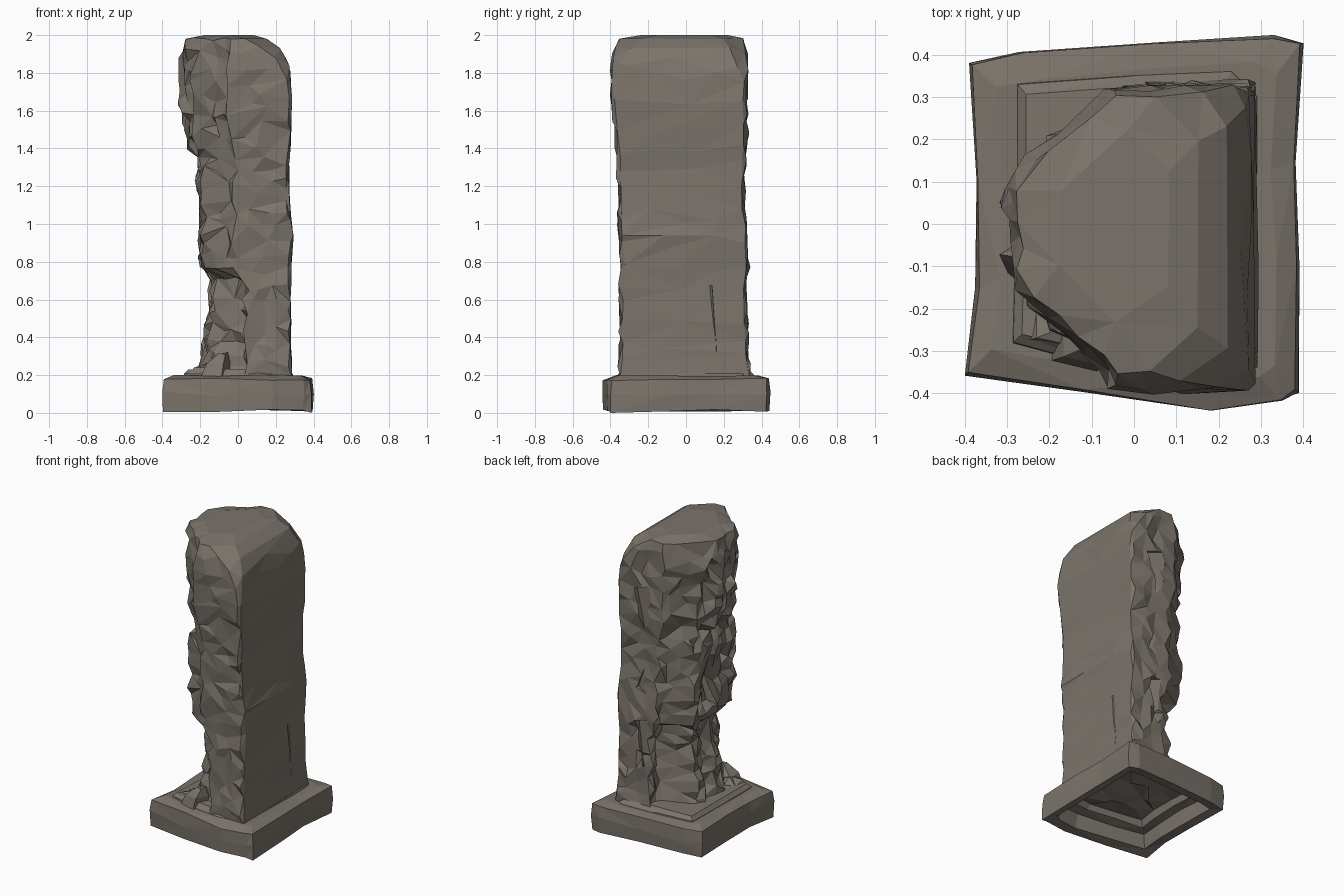
import bpy, bmesh, math, random
from mathutils import Matrix, Vector

random.seed(11)
default_cube = bpy.data.objects.get("Cube")
if default_cube:
    bpy.data.objects.remove(default_cube, do_unlink=True)

stone = bpy.data.materials.new("weathered stone")
stone.use_nodes = True
STONE = (0.2, 0.175, 0.15, 1)
stone.diffuse_color = STONE
stone.node_tree.nodes["Principled BSDF"].inputs["Base Color"].default_value = STONE


def jit(a):
    return random.uniform(-a, a)


def make_object(name, bm):
    bmesh.ops.recalc_face_normals(bm, faces=bm.faces)
    mesh = bpy.data.meshes.new(name)
    bm.to_mesh(mesh)
    bm.free()
    mesh.materials.append(stone)
    ob = bpy.data.objects.new(name, mesh)
    bpy.context.collection.objects.link(ob)
    return ob


def loft(name, rings):
    """Skin equal-length rings with triangles and cap both ends."""
    bm = bmesh.new()
    rows = [[bm.verts.new(p) for p in ring] for ring in rings]
    n = len(rows[0])
    for a, b in zip(rows, rows[1:]):
        for i in range(n):
            j = (i + 1) % n
            bm.faces.new((a[i], a[j], b[j], b[i]))
    bm.faces.new(rows[0])
    bm.faces.new(rows[-1])
    bmesh.ops.triangulate(bm, faces=bm.faces)
    return make_object(name, bm)


def apply_modifier(ob, kind, **settings):
    mod = ob.modifiers.new(kind.title(), kind)
    for key, value in settings.items():
        setattr(mod, key, value)
    bpy.context.view_layer.objects.active = ob
    bpy.ops.object.modifier_apply(modifier=mod.name)


# Plinth, hollow underneath with a stepped, broken roof
outline = [(-.39, .385), (-.27, .41), (.05, .43), (.33, .445), (.4, .43), (.385, .15), (.39, -.1),
           (.39, -.4), (.35, -.42), (.18, -.445), (-.12, -.4), (-.4, -.36), (-.375, -.15), (-.375, .1)]
# scale, height, height jitter, sideways jitter
steps = [(.3, .14, .02, .03), (.62, .16, .005, 0), (.66, .12, .005, 0), (.8, .11, .005, 0),
         (.84, .02, .005, 0), (.985, .012, .008, .004), (1, .1, .015, .004), (.985, .178, .008, .004),
         (.84, .198, .004, .01)]
rings = [[(x * s + jit(w), y * s + jit(w), z + jit(dz)) for x, y in outline] for s, z, dz, w in steps]
rings[5][7] = (.39, -.4, 0)
loft("plinth", rings)

# Low step between plinth and column
ledge = [(-.285, -.28), (-.275, .1), (-.275, .33), (0, .35), (.23, .36), (.29, .3),
         (.285, -.34), (.1, -.36), (-.1, -.33)]
loft("plinth_step", [[(x * s, y * s, z + jit(.006)) for x, y in ledge]
                     for s, z in ((1.02, .175), (1, .205), (.93, .228))])

# Sloping broken lumps at the figure's feet
for k, (x, y, r, h) in enumerate([(-.2, -.23, .08, .06), (-.13, -.27, .09, .11)]):
    loft(f"foot_rubble_{k}", [[(x + r * s * math.cos(a) + shift, y + r * s * math.sin(a), z + jit(.012))
                               for a in (.3, 1.4, 2.5, 3.8, 5.2)]
                              for s, shift, z in ((1, 0, .19), (.8, .02, .2 + h * .5), (.3, .05, .2 + h))])

# Column levels: z, front y, back y, carved x, carved edge x, plain x, figure half width
LEVELS = [
    (.19, -.35, .34, -.2, .03, .29, .27),
    (.3, -.35, .33, -.18, .03, .28, .24),
    (.5, -.35, .32, -.16, .04, .28, .23),
    (.71, -.345, .32, -.13, .04, .28, .23),
    (.77, -.335, .33, -.18, -.01, .28, .31),
    (.95, -.355, .32, -.19, -.02, .29, .32),
    (1.05, -.355, .31, -.18, 0, .275, .32),
    (1.25, -.36, .31, -.21, -.03, .27, .32),
    (1.32, -.355, .31, -.2, -.01, .27, .31),
    (1.43, -.37, .32, -.26, -.04, .28, .33),
    (1.65, -.39, .32, -.3, -.05, .285, .34),
    (1.85, -.39, .32, -.3, -.05, .27, .34),
    (1.93, -.375, .315, -.29, -.05, .22, .33),
    (1.98, -.35, .3, -.27, -.04, .15, .32),
    (2.0, -.24, .22, -.18, -.02, .08, .24),
]
# Relief on the carved side: y, z, y radius, z radius, height outwards
RELIEF = [
    (-.27, 1.66, .025, .2, -.05), (-.15, 1.68, .03, .2, -.07), (-.02, 1.74, .025, .16, -.06),
    (.12, 1.66, .03, .22, -.07), (.22, 1.62, .03, .18, -.04), (.05, 1.6, .03, .1, .02),
    (0, 1.34, .22, .03, -.03), (-.22, 1.34, .05, .05, -.04), (.2, 1.2, .03, .1, -.04),
    (-.2, 1.0, .06, .12, .02), (.2, 1.02, .06, .14, .02), (0, .98, .07, .1, -.05),
    (-.12, 1.12, .03, .1, -.04), (0, .83, .2, .04, .02),
    (.02, .48, .035, .2, -.07), (.2, .48, .03, .22, -.05), (-.18, .5, .03, .2, -.04),
]


def level_at(z):
    for a, b in zip(LEVELS, LEVELS[1:]):
        if z <= b[0] + 1e-6:
            t = (z - a[0]) / (b[0] - a[0])
            return [p + (q - p) * t for p, q in zip(a, b)]
    return list(LEVELS[-1])


def carved_x(y, z, lv):
    flat = .4 if z > 1.36 else .68
    t = min(1, max(0, (abs(y + .02) / lv[6] - flat) / (1 - flat)))
    x = lv[3] + (lv[4] - lv[3]) * t
    for ry, rz, sy, sz, h in RELIEF:
        x -= h * math.exp(-((y - ry) / sy) ** 2 - ((z - rz) / sz) ** 2)
    return x


ROWS, CARVED, PLAIN, SIDE = 31, 19, 6, 5
heights = [.19 + i * 1.74 / (ROWS - 1) for i in range(ROWS)] + [1.98, 2.0]
rings = []
for z in heights:
    lv = level_at(z)
    _, yf, yb, _, _, xr, _ = lv
    soft = 0 if z < .2 or z > 1.99 else .4 if z > 1.9 else 1
    corner = .015 + .07 * min(1, max(0, (z - 1.75) / .2))
    ring = []
    # carved side, from back to front
    for i in range(CARVED):
        y = yb + (yf - yb) * i / (CARVED - 1)
        x = carved_x(y, z, lv) + jit(.024) * soft
        inner = soft if 0 < i < CARVED - 1 else 0
        ring.append((x, y + jit(.012) * inner, z + jit(.02) * soft))
    edge_f, edge_b = ring[-1][0], ring[0][0]
    # front side
    for i in range(1, SIDE):
        x = edge_f + (xr - corner - edge_f) * i / (SIDE - 1)
        ring.append((x, yf + jit(.013) * soft, z + jit(.014) * soft))
    # plain side
    for i in range(PLAIN):
        y = (yf + corner) + (yb - yf - 2 * corner) * i / (PLAIN - 1)
        ring.append((xr + jit(.005) * soft, y, z + jit(.012) * soft))
    # back side
    for i in range(SIDE - 1, 0, -1):
        x = edge_b + (xr - corner - edge_b) * i / (SIDE - 1)
        ring.append((x, yb + jit(.014) * soft, z + jit(.014) * soft))
    rings.append(ring)
column = loft("carved_column", rings)
apply_modifier(column, 'DECIMATE', ratio=.5)

# Tapering chips and ledges cut into the plain and end sides
FACES = {"front": (Vector((1, 0, 0)), Vector((0, -1, 0)), .355),
         "plain": (Vector((0, 1, 0)), Vector((1, 0, 0)), .282),
         "back": (Vector((-1, 0, 0)), Vector((0, 1, 0)), .318)}
# side, position along side, z, width, height, depth, roll, taper at far end
CHIPS = [
    ("front", .15, 1.44, .24, .22, .05, .02, .6), ("front", .15, 1.41, .2, -.1, .04, 0, .7),
    ("front", .14, 1.72, .26, -.2, .04, .3, .4), ("front", .16, 1.05, .24, .2, .04, .03, .5),
    ("front", .15, .77, .24, .12, .03, -.03, .5), ("front", .14, 1.24, .12, -.12, .03, .2, .3),
    ("front", .08, .48, .06, .26, .03, .1, .2),
    ("plain", -.05, .62, .4, -.06, .03, 0, .7), ("plain", -.15, .52, .18, -.07, .02, -.2, .1),
    ("plain", 0, .99, .28, -.05, .025, 0, .05), ("plain", -.08, .95, .1, -.14, .02, -.5, .1),
    ("plain", -.08, 1.2, .2, .12, .025, .1, .2), ("plain", 0, 1.6, .34, -.09, .03, -.3, .05),
    ("plain", -.2, 1.45, .14, .12, .025, -.9, .1), ("plain", .07, 1.84, .2, -.08, .015, .2, .1),
    ("plain", .15, .5, .35, -.03, .015, 1.5, .3),
    ("back", -.12, 1.5, .3, .14, .03, 1.3, .2), ("back", -.1, 1.1, .26, -.12, .03, -1.2, .2),
    ("back", -.12, .62, .3, .1, .03, 1.4, .2),
]
for side, u, z, w, h, d, roll, taper in CHIPS:
    along, out, dist = FACES[side]
    bm = bmesh.new()
    ends = []
    for s, k in ((-w / 2, 1), (w / 2, taper)):
        ends.append([bm.verts.new((s, n, v)) for n, v in ((-d * k, 0), (.1, 0), (.1, h * k), (.008, h * k))])
    a, b = ends
    bm.faces.new(a)
    bm.faces.new(b)
    for i in range(4):
        j = (i + 1) % 4
        bm.faces.new((a[i], a[j], b[j], b[i]))
    bmesh.ops.triangulate(bm, faces=bm.faces)
    frame = Matrix((along, out, Vector((0, 0, 1)))).transposed().to_4x4()
    frame.translation = along * u + out * dist + Vector((0, 0, z))
    bm.transform(frame @ Matrix.Rotation(roll, 4, 'Y'))
    cutter = make_object("chip_cutter", bm)
    cutter.hide_render = True
    apply_modifier(column, 'BOOLEAN', object=cutter, operation='DIFFERENCE', solver='EXACT')
    bpy.data.objects.remove(cutter, do_unlink=True)
